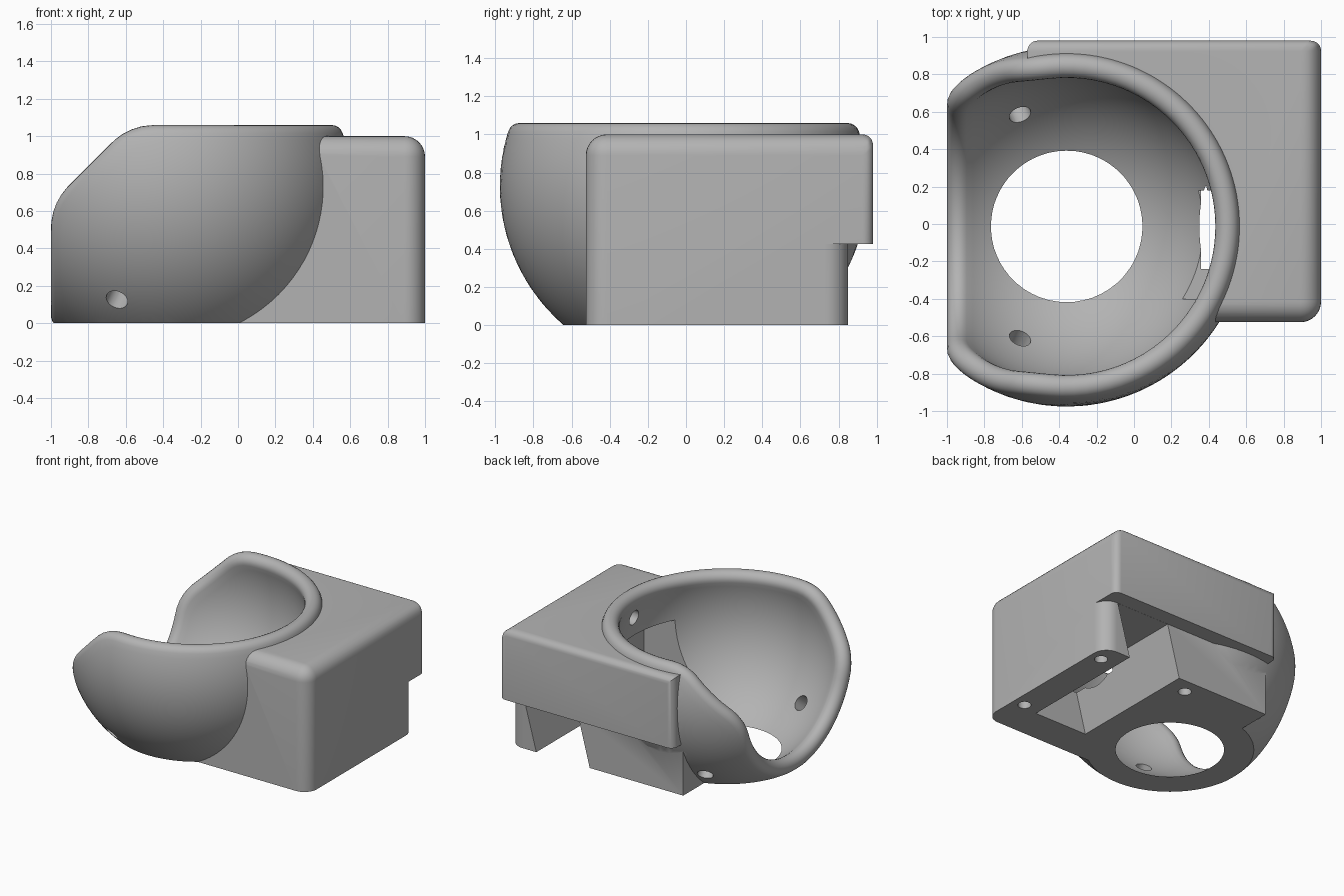
import bpy, bmesh, math
from mathutils import Vector

if "Cube" in bpy.data.objects:
    bpy.data.objects.remove(bpy.data.objects["Cube"], do_unlink=True)

grey = bpy.data.materials.new("mid_grey")
grey.use_nodes = True
grey.diffuse_color = (0.45, 0.45, 0.45, 1)
grey.node_tree.nodes["Principled BSDF"].inputs["Base Color"].default_value = (0.45, 0.45, 0.45, 1)

CENTRE = Vector((-0.36, -0.013, 0.73))
OUTER, INNER = 0.963, 0.835
MID, WALL = (OUTER + INNER) / 2, (OUTER - INNER) / 2


def finish(name, bm):
    bmesh.ops.recalc_face_normals(bm, faces=bm.faces[:])
    me = bpy.data.meshes.new(name)
    bm.to_mesh(me)
    bm.free()
    ob = bpy.data.objects.new(name, me)
    bpy.context.collection.objects.link(ob)
    me.materials.append(grey)
    return ob


def apply(ob, mod):
    bpy.ops.object.select_all(action='DESELECT')
    bpy.context.view_layer.objects.active = ob
    ob.select_set(True)
    bpy.ops.object.modifier_apply(modifier=mod.name)


def combine(ob, other, operation='DIFFERENCE'):
    mod = ob.modifiers.new(other.name, 'BOOLEAN')
    mod.operation, mod.solver, mod.object = operation, 'EXACT', other
    apply(ob, mod)
    bpy.data.objects.remove(other, do_unlink=True)


def prism(name, points, offset):
    """Closed outline swept along an offset."""
    bm = bmesh.new()
    face = bm.faces.new([bm.verts.new(p) for p in points])
    swept = bmesh.ops.extrude_face_region(bm, geom=[face])["geom"]
    verts = [g for g in swept if isinstance(g, bmesh.types.BMVert)]
    bmesh.ops.translate(bm, verts=verts, vec=offset)
    return finish(name, bm)


def box(name, lo, hi):
    (x0, y0, z0), (x1, y1, z1) = lo, hi
    return prism(name, [(x0, y0, z0), (x1, y0, z0), (x1, y1, z0), (x0, y1, z0)], (0, 0, z1 - z0))


def rod(name, start, end, radius):
    start, end = Vector(start), Vector(end)
    axis = (end - start).normalized()
    u = axis.orthogonal().normalized()
    v = axis.cross(u)
    turns = [math.tau * i / 32 for i in range(32)]
    return prism(name, [start + radius * (u * math.cos(t) + v * math.sin(t)) for t in turns], end - start)


# Rounded side profile that trims the bowl
KNEE, SHOULDER, ROUND = Vector((-0.68, 0.508)), Vector((-0.448, 0.74)), 0.32
PATH = [(KNEE, KNEE - Vector((0, 3))), (KNEE, SHOULDER), (SHOULDER, SHOULDER + Vector((3, 0)))]


def kept(p):
    q = Vector((p.x, p.z))
    if q.x > KNEE.x and q.y < SHOULDER.y and q.y - q.x < KNEE.y - KNEE.x:
        return True
    for a, b in PATH:
        t = max(0, min(1, (q - a).dot(b - a) / (b - a).length_squared))
        if (q - a.lerp(b, t)).length < ROUND - WALL:
            return True
    return False


# Bowl: spherical shell with a full round rim, lofted from the rim down
def make_bowl(count=128, rings=28, cap=10):
    axis = Vector((-1, 0, 1)).normalized()
    side = Vector((0, 1, 0))
    third = axis.cross(side)

    def ray(phi, theta):
        flat = side * math.cos(phi) + third * math.sin(phi)
        return axis * math.cos(theta) + flat * math.sin(theta)

    phis = [math.tau * i / count for i in range(count)]
    rims = []
    for phi in phis:
        lo, hi = 0.0, 2.6
        for _ in range(40):
            m = (lo + hi) / 2
            if kept(CENTRE + MID * ray(phi, m)):
                hi = m
            else:
                lo = m
        rims.append(hi)
    dirs = [ray(p, t) for p, t in zip(phis, rims)]
    bm = bmesh.new()
    columns = []
    for i, (phi, rim) in enumerate(zip(phis, rims)):
        d = dirs[i]
        out = d.cross(dirs[(i + 1) % count] - dirs[i - 1]).normalized()
        if out.dot(axis) < 0:
            out = -out
        steps = [rim + (math.pi - rim) * k / rings for k in range(rings + 1)]
        pts = [INNER * ray(phi, t) for t in reversed(steps)]
        for k in range(1, cap):
            a = math.pi * k / cap
            pts.append(MID * d + WALL * (out * math.sin(a) - d * math.cos(a)))
        pts += [OUTER * ray(phi, t) for t in steps]
        columns.append([bm.verts.new(CENTRE + p) for p in pts])
    for i in range(count):
        a, b = columns[i - 1], columns[i]
        for k in range(len(a) - 1):
            bm.faces.new((a[k], b[k], b[k + 1], a[k + 1]))
    bmesh.ops.remove_doubles(bm, verts=bm.verts[:], dist=0.0001)
    return finish("bowl", bm)


# Housing block: large rounds at the front and right, small ones at the back
body = box("ball_housing", (-0.57, -0.525, -0.2), (1, 0.98, 1))
weights = body.data.attributes.new("bevel_weight_edge", 'FLOAT', 'EDGE')
for e in body.data.edges:
    a, b = (body.data.vertices[v].co for v in e.vertices)
    m = (a + b) / 2
    if m.z < 0:
        continue
    back = m.y > 0.9
    upright = abs(a.z - b.z) > 0.5
    if back:
        weights.data[e.index].value = 0.5
    elif m.x > 0 and (upright or m.z > 0.9):
        weights.data[e.index].value = 1.0
bevel = body.modifiers.new("rounds", 'BEVEL')
bevel.limit_method, bevel.width, bevel.segments = 'WEIGHT', 0.11, 8
apply(body, bevel)

# Recess under the back overhang, leaving a rounded corner
corner = [(0.88 + 0.12 * math.sin(t), 0.73 + 0.12 * math.cos(t), -0.5)
          for t in [math.pi / 2 * k / 10 for k in range(11)]]
outline = [(-0.9, 0.85, -0.5)] + corner + [(1.3, 0.73, -0.5), (1.3, 1.3, -0.5), (-0.9, 1.3, -0.5)]
combine(body, prism("back_recess", outline, (0, 0, 0.925)))

# Hollow out the block and merge the bowl
bm = bmesh.new()
bmesh.ops.create_uvsphere(bm, u_segments=64, v_segments=32, radius=MID)
bmesh.ops.translate(bm, verts=bm.verts[:], vec=CENTRE)
combine(body, finish("hollow", bm))
combine(body, make_bowl(), 'UNION')

# Slanted sensor slot open to the back, and its window into the bowl
slot = [(0.22, -0.24, -0.2), (0.70, -0.24, -0.2), (0.87, -0.24, 0.424), (0.385, -0.24, 0.424)]
combine(body, prism("sensor_slot", slot, (0, 1.5, 0)))
combine(body, box("sensor_window", (0.2, -0.4, 0.325), (0.66, 0.18, 0.7)))

# Three bearing holes pointing at the bowl centre
for d in ((-0.25, 0.6, -0.525), (-0.25, -0.6, -0.525), (0.81, 0.02, 0.12)):
    d = Vector(d).normalized()
    combine(body, rod("bearing_hole", CENTRE + 0.7 * d, CENTRE + 1.05 * d, 0.06))

# Screw holes in the underside
for x, y in ((0.9, -0.2), (0.9, 0.69), (0.11, 0.72)):
    combine(body, rod("screw_hole", (x, y, -0.4), (x, y, 0.2), 0.05))

# Flat base
combine(body, box("ground_cut", (-2, -2, -1), (2, 2, 0)))

bpy.ops.object.select_all(action='DESELECT')
bpy.context.view_layer.objects.active = body
body.select_set(True)
bpy.ops.object.shade_smooth_by_angle(angle=math.radians(30))
